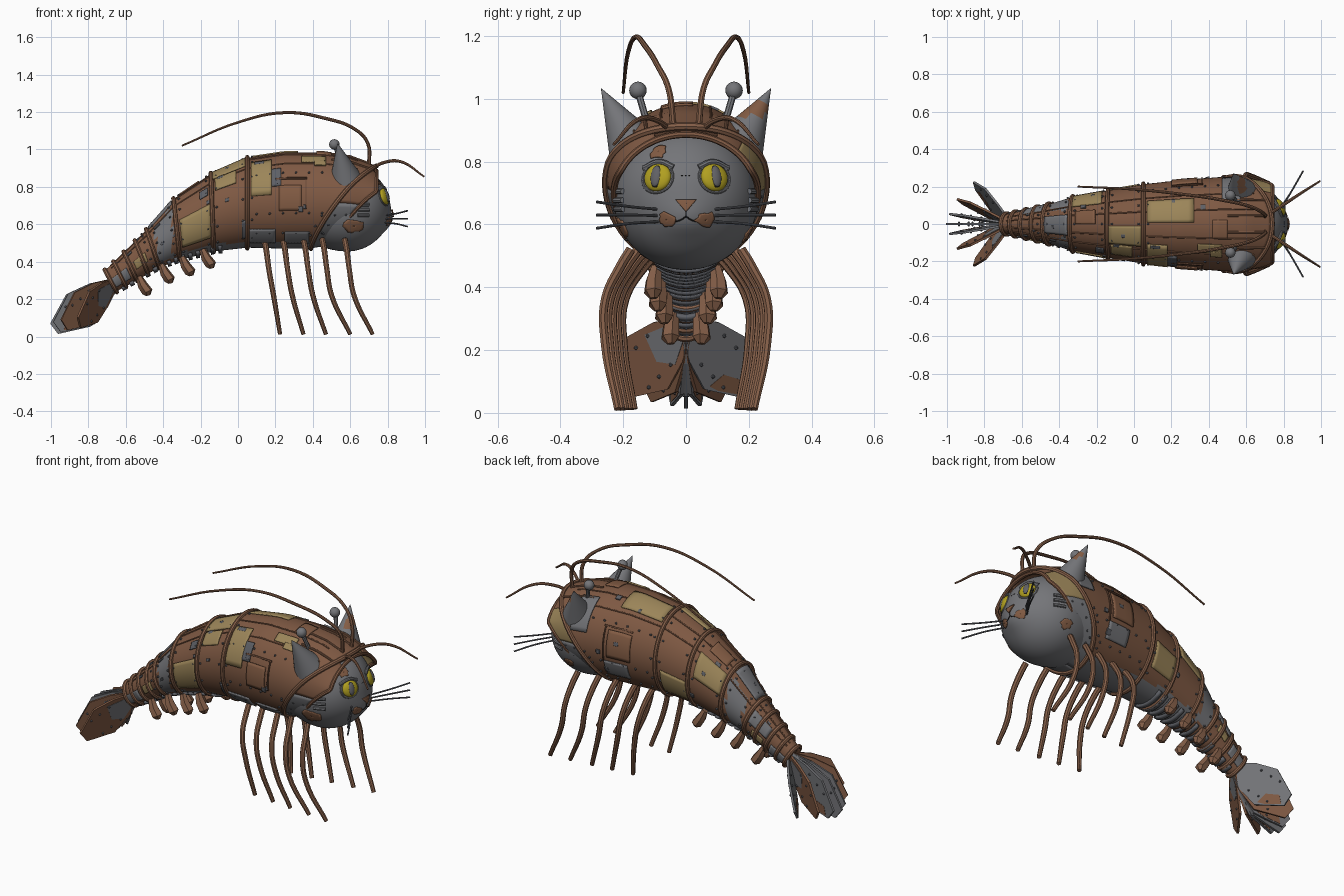
import bpy, bmesh, math, random
from mathutils import Vector, Matrix

if "Cube" in bpy.data.objects:
    bpy.data.objects.remove(bpy.data.objects["Cube"])

random.seed(4)
COL = {"rust_brown": (0.212, 0.10, 0.056), "pipe_brown": (0.235, 0.115, 0.066), "steel": (0.175, 0.178, 0.19),
       "dark_steel": (0.11, 0.115, 0.13), "brass": (0.33, 0.235, 0.10), "eye_yellow": (0.44, 0.35, 0.015),
       "pupil_grey": (0.12, 0.12, 0.13), "black": (0.012, 0.012, 0.012), "rust_patch": (0.225, 0.106, 0.057),
       "dark_brown": (0.14, 0.066, 0.038)}
MAT = {}
for n, c in COL.items():
    MAT[n] = bpy.data.materials.new(n)
    MAT[n].diffuse_color = (*c, 1)


def finish(ob, smooth=True):
    bpy.ops.object.select_all(action='DESELECT')
    ob.select_set(True)
    bpy.context.view_layer.objects.active = ob
    if ob.type == 'CURVE':
        bpy.ops.object.convert(target='MESH')
    if smooth:
        bpy.ops.object.shade_smooth_by_angle(angle=math.radians(35))
    return ob


def from_bm(name, bm, mats, smooth=True, thick=0, offset=0):
    bmesh.ops.recalc_face_normals(bm, faces=bm.faces)
    me = bpy.data.meshes.new(name)
    bm.to_mesh(me)
    bm.free()
    ob = bpy.data.objects.new(name, me)
    bpy.context.collection.objects.link(ob)
    for m in mats:
        me.materials.append(MAT[m])
    if thick:
        mod = ob.modifiers.new("thickness", 'SOLIDIFY')
        mod.thickness, mod.offset = thick, offset
    return finish(ob, smooth)


def pipes(name, paths, r, mat, kind='BEZIER', cyclic=False, radii=None, bevel=2):
    cu = bpy.data.curves.new(name, 'CURVE')
    cu.dimensions, cu.bevel_depth, cu.bevel_resolution = '3D', r, bevel
    cu.resolution_u, cu.use_fill_caps = 6, True
    for path in paths:
        sp = cu.splines.new(kind)
        pts = sp.bezier_points if kind == 'BEZIER' else sp.points
        pts.add(len(path) - 1)
        for i, (p, q) in enumerate(zip(pts, path)):
            p.co = q if kind == 'BEZIER' else (*q, 1)
            p.radius = radii[i] if radii else 1
            if kind == 'BEZIER':
                p.handle_left_type = p.handle_right_type = 'AUTO'
        sp.use_cyclic_u = cyclic
    cu.materials.append(MAT[mat])
    ob = bpy.data.objects.new(name, cu)
    bpy.context.collection.objects.link(ob)
    return finish(ob)


def both(path):
    return [path, [(x, -y, z) for x, y, z in path]]


# Body stations: key, top x, top z, bottom x, bottom z, half width
ST = [(-.70, -.72, .345, -.66, .235, .05), (-.58, -.61, .45, -.54, .30, .075), (-.46, -.49, .57, -.42, .37, .105),
      (-.33, -.345, .735, -.31, .41, .145), (-.14, -.145, .87, -.13, .455, .18), (.05, .05, .955, .05, .475, .212),
      (.25, .25, .985, .25, .47, .235), (.45, .45, .985, .45, .47, .25), (.6, .6, .965, .6, .475, .258),
      (.76, .76, .905, .76, .485, .25)]


def surf(s, deg, off=0.0):
    i = max(j for j in range(len(ST) - 1) if j == 0 or ST[j][0] <= s)
    A, B = ST[i], ST[i + 1]
    t = (s - A[0]) / (B[0] - A[0])
    tx, tz, bx, bz, w = [p + (q - p) * t for p, q in zip(A[1:], B[1:])]
    top, bot, a = Vector((tx, 0, tz)), Vector((bx, 0, bz)), math.radians(deg)
    h = (top - bot) / 2
    k = h.normalized() * math.cos(a) + Vector((0, math.sin(a), 0))
    return (top + bot) / 2 + h * math.cos(a) + Vector((0, w * math.sin(a), 0)) + k * off


def edge(deg):
    return .39 + .35 * ((1 + math.cos(math.radians(deg))) / 2) ** 1.3


def front(deg):
    return min(.74, edge(deg) + .13)


def grid(fn, nu, nv, closed=False, bm=None):
    bm = bm or bmesh.new()
    rows = [[bm.verts.new(fn(i / nu, j / nv)) for j in range(nv + (not closed))] for i in range(nu + 1)]
    for i in range(nu):
        for j in range(nv):
            k = (j + 1) % len(rows[0])
            bm.faces.new((rows[i][j], rows[i + 1][j], rows[i + 1][k], rows[i][k]))
    return bm


# Shell with an arched hood opening, belly and one tail segment in steel
bm = grid(lambda u, v: surf(-.70 + u * (edge(v * 360) + .70), v * 360), 56, 60, True)
for f in bm.faces:
    c = f.calc_center_median()
    up = (c - surf(max(-.7, min(.75, c.x)), 180)).z
    f.material_index = 1 if (up < .035 and c.x > -.3) or (-.44 < c.x < -.35 and abs(c.y) > .07) else 0
from_bm("body_shell", bm, ["rust_brown", "steel"], thick=.03, offset=-1)

# Patchwork plates: from, to, start angle, end angle
PLATES = {
    "brass": [(.07, .32, 2, 34), (-.13, .04, -34, -3), (-.32, -.17, 38, 80), (.07, .18, -82, -30),
              (-.31, -.15, -128, -76), (.34, .47, -38, -26), (.41, .47, -44, -36), (-.13, .02, 95, 130),
              (-.12, -.01, -58, -36), (-.56, -.5, -112, -84), (-.56, -.5, 92, 115)],
    "steel": [(-.45, -.34, -25, 20), (-.57, -.47, 40, 80), (.47, .57, 28, 74), (.22, .36, 104, 125),
              (-.69, -.6, -130, -85), (-.69, -.6, 85, 130), (.06, .2, -150, -126), (.25, .38, -150, -130)],
    "dark_steel": [(.18, .23, -72, -48), (.02, .045, -140, -112), (-.2, -.16, -60, -47), (.09, .14, -36, -31)],
    "dark_brown": [(.36, .366, -100, -62), (.2, .37, -64, -62), (.36, .366, 60, 104), (.2, .37, 59, 61)],
    "rust_patch": [(.22, .34, -102, -72), (.42, .5, -18, 5), (-.3, -.2, 0, 26), (.2, .34, 64, 98)]}
for _ in range(22):
    s, a = random.uniform(-.6, .45), random.uniform(-125, 125)
    PLATES["dark_steel"].append((s, s + random.uniform(.012, .03), a, a + random.uniform(4, 7)))
for mat, lst in PLATES.items():
    bm = bmesh.new()
    for s0, s1, a0, a1 in lst:
        grid(lambda u, v: surf(s0 + u * (s1 - s0), a0 + v * (a1 - a0), .003), 8, 8, bm=bm)
    from_bm("patch_plates_" + mat, bm, [mat], thick=.008)

# Collars between hood and head: rust above, steel cheeks below, one brass section
for name, mat, spans in (("hood_collars", "rust_brown", ((25, 46), (-92, -25))),
                         ("brass_collar", "brass", ((46, 92),)),
                         ("cheek_collars", "steel", ((92, 180), (-180, -92)))):
    bm = bmesh.new()
    for a0, a1 in spans:
        def collar(u, v):
            a = a0 + (a1 - a0) * v
            e = edge(a) - .01
            return surf(e + (front(a) - e) * u, a, -.004 - .022 * u)
        grid(collar, 6, 16, bm=bm)
    from_bm(name, bm, [mat], thick=.008)

# Hoops, hood rims, seam strips
HOOPS = (-.69, -.64, -.58, -.52, -.46, -.33, -.14, .05)
pipes("segment_hoops", [[surf(s, a, .004) for a in range(0, 360, 9)] for s in HOOPS], .012, "pipe_brown", 'POLY', True)
pipes("hood_rim", [[surf(edge(a), a, .0) for a in range(0, 360, 6)]], .013, "pipe_brown", 'POLY', True)
pipes("hood_front_rim", [[surf(front(a), a, -.026) for a in range(-112, 113, 4)]], .011, "rust_brown", 'POLY')
pipes("seam_strips", [[surf(-.66 + 1.3 * t / 40, a, .001) for t in range(41)] for a in (-40, 40, -18, 18)],
      .004, "rust_brown", 'POLY')
pipes("hood_ridges", [[surf(.5 + .2 * t / 8, a, .002) for t in range(9)] for a in (-30, -10, 10, 30)],
      .006, "pipe_brown", 'POLY')

# Belly ribs under the abdomen
bm = bmesh.new()
for i in range(14):
    s = -.66 + i * .042
    grid(lambda u, v: surf(s + .022 * u, 150 + 60 * v, .008), 1, 6, bm=bm)
from_bm("belly_ribs", bm, ["dark_steel"], thick=.014)

# Rivets
spots = [surf(s + d, a, .003) for s in HOOPS[4:] for d in (-.025, .025) for a in range(-140, 141, 28)]
spots += [surf(edge(a) + d, a, z) for a in list(range(-150, -95, 14)) + list(range(98, 151, 14))
          for d, z in ((-.03, .003), (.04, -.01), (.1, -.02))]
spots += [surf(s / 100, a, .003) for s in range(10, 46, 7) for a in (-132, -105, -55, 55, 105, 132)]
bm = bmesh.new()
for p in spots:
    bmesh.ops.create_icosphere(bm, subdivisions=1, radius=.007, matrix=Matrix.Translation(p))
from_bm("rivets", bm, ["dark_steel"])

# Head
HC, HR = Vector((.585, 0, .685)), .23


def head(az, el, off=0.0):
    a, e = math.radians(az), math.radians(el)
    d = Vector((math.cos(e) * math.cos(a), math.cos(e) * math.sin(a), math.sin(e)))
    bump = .075 * math.exp(-(az / 20) ** 2 - ((el + 17) / 13) ** 2)
    d *= HR * (1 + bump) + off
    if d.x < 0:
        d.x *= 1.3
    return HC + d


bm = grid(lambda u, v: head(360 * v - 180, 180 * u - 90), 36, 64, True)
bmesh.ops.remove_doubles(bm, verts=bm.verts, dist=1e-5)
from_bm("head", bm, ["steel"])


def face_patch(name, mat, outlines, off=.004):
    bm = bmesh.new()
    for pts in outlines:
        n = len(pts)
        ca, ce = sum(p[0] for p in pts) / n, sum(p[1] for p in pts) / n
        grid(lambda u, v: head(ca + (pts[round(v * n) % n][0] - ca) * (u + .001),
                               ce + (pts[round(v * n) % n][1] - ce) * (u + .001), off), 4, n, True, bm)
    from_bm(name, bm, [mat], thick=.006)


def blob(az, el, r, wob=.25, n=14):
    return [(az + r * random.uniform(1 - wob, 1 + wob) * math.cos(k * 2 * math.pi / n),
             el + .8 * r * random.uniform(1 - wob, 1 + wob) * math.sin(k * 2 * math.pi / n)) for k in range(n)]


face_patch("head_rust", "rust_patch", [blob(16, -17, 8), blob(-16, -17, 7), blob(-29, 39, 8), blob(-80, -24, 13),
                                       blob(82, -30, 9)], .001)
face_patch("nose", "rust_patch", [[(-8, -1.5), (0, -1.5), (8, -1.5), (4, -6), (0, -10.5), (-4, -6)]], .006)
pipes("mouth", [[head(0, -9, .001), head(0, -14, .001)]] +
      [[head(0, -14, .001), head(s * 5, -17, .001), head(s * 10, -18, .001)] for s in (1, -1)], .0022, "black")


# Eyes: yellow domes, slit pupils and raised sockets
def eye_part(name, mat, size, push):
    bm = bmesh.new()
    for sg in (1, -1):
        n = (head(sg * 24.5, 16.5) - HC).normalized()
        m = Matrix.Translation(head(sg * 24.5, 16.5, push)) @ n.to_track_quat('X', 'Z').to_matrix().to_4x4()
        bmesh.ops.create_uvsphere(bm, u_segments=24, v_segments=16, radius=1, matrix=m @ Matrix.Diagonal((*size, 1)))
    from_bm(name, bm, [mat])


eye_part("eyes", "eye_yellow", (.02, .046, .045), -.003)
eye_part("pupil_outlines", "black", (.011, .021, .037), .008)
eye_part("pupils", "pupil_grey", (.011, .018, .034), .0105)
pipes("eye_sockets", [[head(s * (25 + 14 * math.cos(k * math.pi / 12)), 16.5 + 12.5 * math.sin(k * math.pi / 12), -.001)
                       for k in range(24)] for s in (1, -1)], .0045, "steel", 'POLY', True)
pipes("eyelids", [[head(s * 11, 25, 0), head(s * 24, 29, .006), head(s * 40, 24, 0)] for s in (1, -1)],
      .009, "steel")
pipes("forehead_marks", [[head(a, 18, 0), head(a + 1.5, 18, 0)] for a in (-4, -1, 2)], .0015, "black")

# Cheek louvres
pipes("cheek_louvres", [[head(s * az, e, .003) for az in (60, 68, 76)] for s in (1, -1) for e in (-9, -2, 5)],
      .009, "steel")

# Whiskers
pipes("whiskers", [p for i in (-1, 0, 1) for p in
                   both([head(24, -14 + 5 * i), (.845, .18, .63 + .027 * i), (.905, .285, .63 + .042 * i)])],
      .0045, "dark_steel")

# Ears (one with a rust patch) and stalked balls
bm = bmesh.new()
for sg in (1, -1):
    base, tip = Vector((.575, sg * .168, .847)), Vector((.532, sg * .27, 1.033))
    m = Matrix.Translation(base) @ (tip - base).to_track_quat('Z', 'X').to_matrix().to_4x4()
    L = (tip - base).length
    grid(lambda u, v: m @ Vector((.084 * (1.01 - u) * math.cos(v * math.tau), .084 * (1.01 - u) * math.sin(v * math.tau),
                                  L * u)), 8, 24, True, bm)
for f in bm.faces:
    c = f.calc_center_median()
    f.material_index = int(c.y > 0 and abs(c.z - .97) < .025 and c.x > .555)
from_bm("ears", bm, ["steel", "rust_patch"])
pipes("ball_stalks", both([(.55, .12, .91), (.52, .152, 1.02)]), .011, "steel")
bm = bmesh.new()
for sg in (1, -1):
    bmesh.ops.create_uvsphere(bm, u_segments=16, v_segments=10, radius=.028,
                              matrix=Matrix.Translation((.515, sg * .153, 1.027)))
from_bm("stalk_balls", bm, ["steel"])

# Antennae
pipes("long_antennae", both([(.70, .04, .91), (.695, .055, 1.03), (.63, .09, 1.105), (.46, .13, 1.168), (.25, .16, 1.197),
                             (.0, .185, 1.145), (-.3, .2, 1.02)]), .009, "pipe_brown",
      radii=[1.2, 1.1, 1, 1, .9, .75, .55])
pipes("short_antennae", both([(.71, .045, .895), (.78, .09, .93), (.87, .15, .935), (.995, .23, .855)]), .008,
      "pipe_brown", radii=[1.2, 1.1, 1, .6])

# Walking legs
legs = []
for i, (x0, x1) in enumerate(((.15, .225), (.25, .35), (.36, .47), (.46, .60), (.58, .72))):
    k = i * .012
    legs += both([(x0 - .01, .08 + 2 * k, .52), (x0, .13 + 1.6 * k, .47), (x0 + .015, .195 + 1.3 * k, .36),
                  (x0 + .04, .2 + 1.2 * k, .22), (x1, .165 + 1.1 * k, .012)])
pipes("walking_legs", legs, .0145, "pipe_brown", radii=[1.1, 1.1, 1, 1, .8])

# Swimmerets
swim = []
for x, z, y in ((-.53, .32, .04), (-.41, .385, .06), (-.30, .425, .08), (-.19, .465, .095)):
    swim += both([(x, y, z), (x + .02, y + .008, z - .045), (x + .045, y + .01, z - .08), (x + .05, y + .008, z - .10)])
pipes("swimmerets", swim, .032, "pipe_brown", 'POLY', radii=[.55, .85, .95, .4], bevel=1)

# Tail fan of upright blades with contrast plates and rivets
bm, riv = bmesh.new(), bmesh.new()
OUT = [(0, .03), (.28, .08), (.6, .108), (1, .035), (1, -.035), (.6, -.108), (.28, -.08), (0, -.03)]


def slab(o, d, w, nrm, outline, length, half, mi):
    rings = [[bm.verts.new(o + d * (u * length) + w * v + nrm * q) for u, v in outline] for q in (half, -half)]
    n = len(outline)
    fs = [bm.faces.new(rings[0]), bm.faces.new(rings[1][::-1])]
    fs += [bm.faces.new((rings[0][k], rings[1][k], rings[1][k - 1], rings[0][k - 1])) for k in range(n)]
    for f in fs:
        f.material_index = mi


for yaw, length, roll, mi in [(0, .405, 0, 0), (9, .39, 3, 0), (-9, .39, -3, 0), (24, .37, 9, 1),
                              (-24, .37, -9, 1), (47, .35, 16, 0), (-47, .35, -16, 1)]:
    a, p = math.radians(yaw), math.radians(-37)
    d = Vector((-math.cos(p) * math.cos(a), math.cos(p) * math.sin(a), math.sin(p)))
    side = Vector((math.sin(a), math.cos(a), 0))
    w = Matrix.Rotation(math.radians(roll), 3, d) @ d.cross(side).normalized()
    nrm = d.cross(w).normalized()
    o = Vector((-.66, 0, .285))
    slab(o, d, w, nrm, OUT, length, .006, mi)
    if yaw:
        plate = [(.1, .03), (.36, .07), (.5, .02), (.42, -.07), (.1, -.03)] if mi else \
            [(.62, .09), (.72, .08), (.95, .035), (.85, .0), (.66, .03)]
        slab(o, d, w, nrm, plate, length, .0075, 1 - mi)
    for u in (.4, .58, .74):
        for v in (-.06, .06):
            for q in (.007, -.007):
                bmesh.ops.create_icosphere(riv, subdivisions=1, radius=.007,
                                           matrix=Matrix.Translation(o + d * (u * length) + w * v + nrm * q))
from_bm("tail_blades", bm, ["steel", "rust_brown"], smooth=False)
from_bm("tail_rivets", riv, ["dark_steel"])

for m in bpy.data.materials:
    if m.users and not m.is_grease_pencil:
        m.use_nodes = True
        m.node_tree.nodes["Principled BSDF"].inputs["Base Color"].default_value = m.diffuse_color
